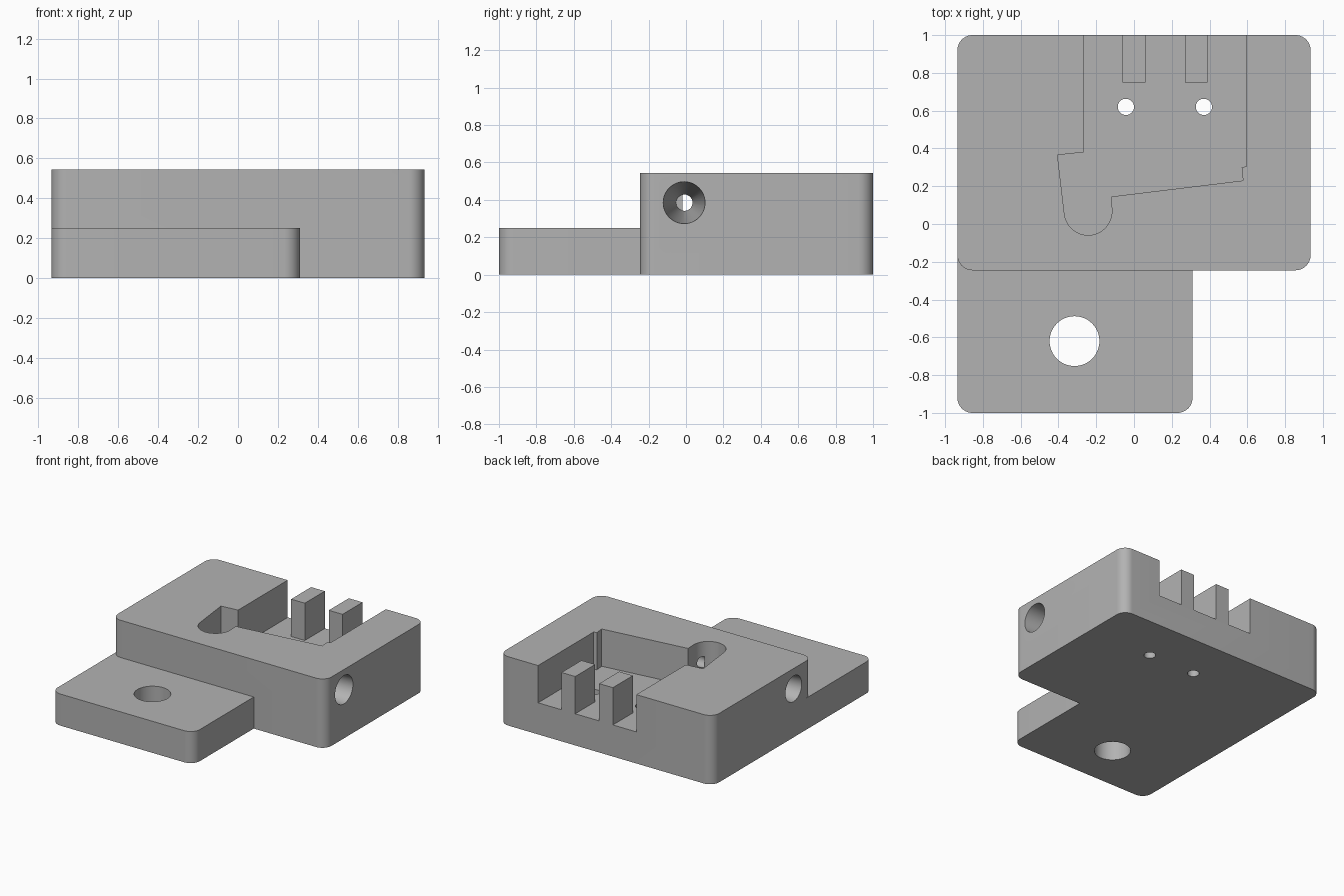
import bpy, bmesh
from math import radians, sin, cos, pi
from mathutils import Matrix, Vector

cube = bpy.data.objects.get("Cube")
if cube:
    bpy.data.objects.remove(cube, do_unlink=True)

W, TOP, STEP = 0.935, 0.545, 0.25
CORNER = 0.08

grey = bpy.data.materials.new("light_grey")
grey.use_nodes = True
colour = (0.448, 0.448, 0.448, 1)
grey.diffuse_color = colour
grey.node_tree.nodes["Principled BSDF"].inputs["Base Color"].default_value = colour


def finish(name, bm):
    bmesh.ops.recalc_face_normals(bm, faces=bm.faces)
    mesh = bpy.data.meshes.new(name)
    bm.to_mesh(mesh)
    bm.free()
    mesh.materials.append(grey)
    obj = bpy.data.objects.new(name, mesh)
    bpy.context.collection.objects.link(obj)
    return obj


def prism(name, outline, z0, z1):
    bm = bmesh.new()
    face = bm.faces.new([bm.verts.new((x, y, z0)) for x, y in outline])
    ext = bmesh.ops.extrude_face_region(bm, geom=[face])
    verts = [g for g in ext["geom"] if isinstance(g, bmesh.types.BMVert)]
    bmesh.ops.translate(bm, verts=verts, vec=(0, 0, z1 - z0))
    return finish(name, bm)


def arc(cx, cy, r, start, end, steps):
    angles = [radians(start + (end - start) * i / steps) for i in range(steps + 1)]
    return [(cx + r * cos(a), cy + r * sin(a)) for a in angles]


def rounded(x0, x1, y0, y1, round_back=True):
    r = CORNER
    pts = arc(x0 + r, y0 + r, r, 180, 270, 12) + arc(x1 - r, y0 + r, r, 270, 360, 12)
    if round_back:
        return pts + arc(x1 - r, y1 - r, r, 0, 90, 12) + arc(x0 + r, y1 - r, r, 90, 180, 12)
    return pts + [(x1, y1), (x0, y1)]


def bore(name, start, end, r1, r2):
    a, b = Vector(start), Vector(end)
    bm = bmesh.new()
    turn = (b - a).to_track_quat("Z", "Y").to_matrix().to_4x4()
    bmesh.ops.create_cone(bm, cap_ends=True, segments=48, radius1=r1, radius2=r2,
                          depth=(b - a).length,
                          matrix=Matrix.Translation((a + b) / 2) @ turn)
    return finish(name, bm)


def combine(body, tool, operation):
    tool.hide_render = True
    mod = body.modifiers.new(tool.name, "BOOLEAN")
    mod.operation, mod.object, mod.solver = operation, tool, "EXACT"
    bpy.context.view_layer.objects.active = body
    bpy.ops.object.modifier_apply(modifier=mod.name)
    bpy.data.objects.remove(tool, do_unlink=True)


# Main block with the low mounting plate in front
body = prism("housing_block", rounded(-W, W, -0.245, 1), 0, TOP)
plate = prism("mounting_plate", rounded(-W, 0.31, -1, 0, False), 0, STEP)
combine(body, plate, "UNION")

# Open-backed pocket, its outline leaving two posts standing at the back
outline = [(-0.265, 1.1), (-0.265, 0.38), (-0.405, 0.365)]
outline += arc(-0.243, 0.067, 0.126, 187, 360, 28)
outline += [(-0.12, 0.145), (0.577, 0.23), (0.57, 0.3), (0.595, 0.305), (0.595, 1.1)]
for left, right in ((0.27, 0.39), (-0.06, 0.06)):
    outline += [(right, 1.1), (right, 0.75), (left, 0.75), (left, 1.1)]
combine(body, prism("pocket", outline, STEP, TOP + 0.1), "DIFFERENCE")

# Vertical holes: mounting hole and two small floor holes
for x, y, r in ((-0.315, -0.62, 0.132), (-0.043, 0.62, 0.043), (0.37, 0.62, 0.043)):
    combine(body, bore("vertical_hole", (x, y, -0.1), (x, y, 0.4), r, r), "DIFFERENCE")

# Tapered side bores that meet in the rounded end of the pocket
for side, mouth, inner in ((1, 0.112, -0.15), (-1, 0.102, -0.33)):
    tool = bore("side_bore", (side * (W + 0.001), -0.01, 0.385), (inner, -0.01, 0.385),
                mouth, 0.043)
    combine(body, tool, "DIFFERENCE")

# Smooth rounded corners and bores, crisp edges elsewhere
bpy.ops.object.select_all(action="DESELECT")
body.select_set(True)
bpy.context.view_layer.objects.active = body
bpy.ops.object.shade_smooth_by_angle(angle=radians(30))
